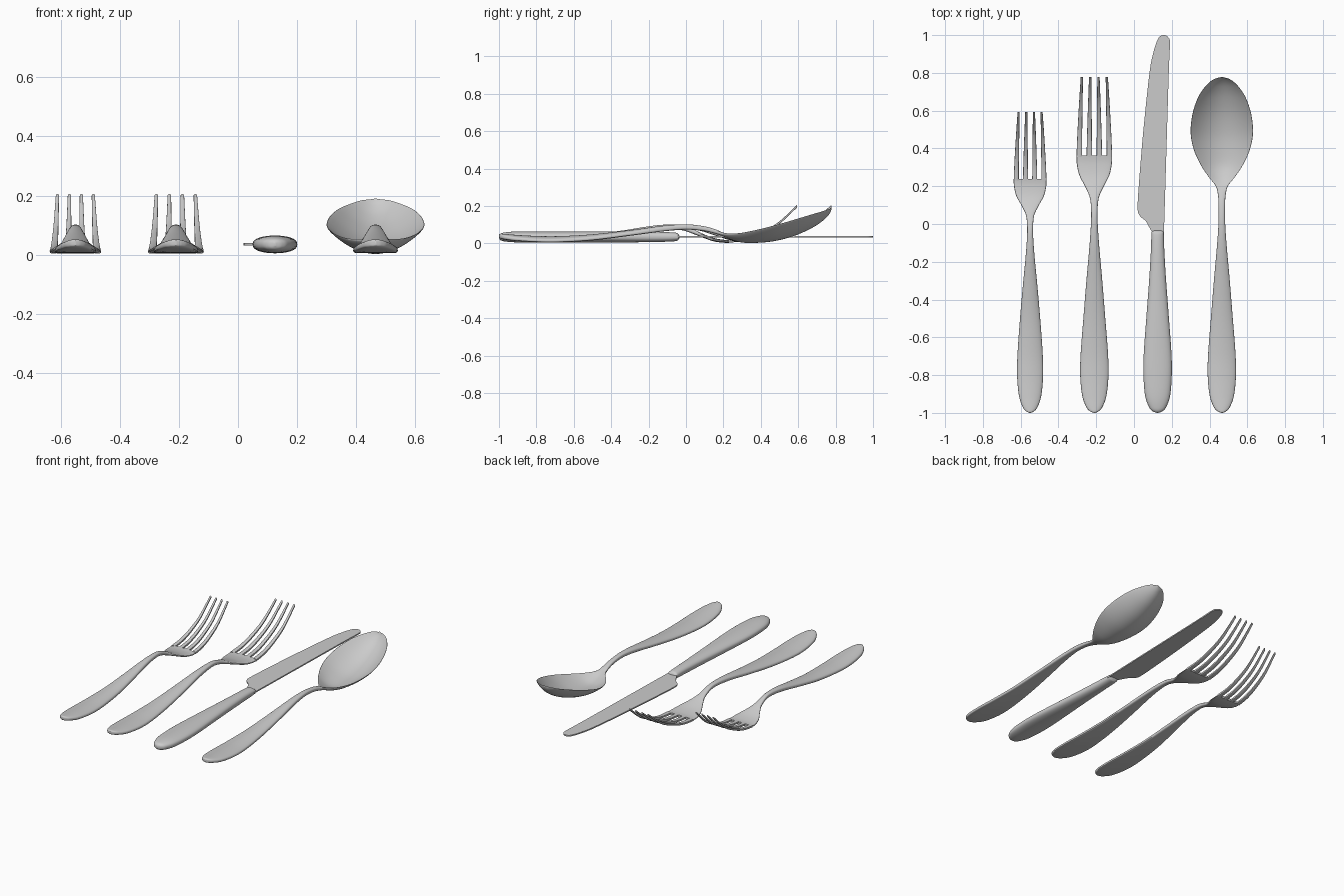
import bpy, bmesh, math

if "Cube" in bpy.data.objects:
    bpy.data.objects.remove(bpy.data.objects["Cube"])


def smooth_path(points, steps):
    """Catmull-Rom through rows of any number of columns."""
    rows = []
    for i in range(len(points) - 1):
        a, b = points[max(i - 1, 0)], points[i]
        c, d = points[i + 1], points[min(i + 2, len(points) - 1)]
        for s in range(steps):
            t = s / steps
            rows.append([0.5 * (2 * q + (r - p) * t + (2 * p - 5 * q + 4 * r - w) * t * t
                                + (3 * q - p - 3 * r + w) * t ** 3)
                         for p, q, r, w in zip(a, b, c, d)])
    rows.append(list(points[-1]))
    return rows


def add_loft(bm, rows, sides=32, power=0.6):
    """Rows: y, centre x, half width, centre z, half thickness, edge sag."""
    rings = []
    for y, cx, w, z, h, sag in rows:
        ring = []
        for k in range(sides):
            a = 2 * math.pi * k / sides
            u, v = math.cos(a), math.sin(a)
            v = math.copysign(abs(v) ** power, v) if abs(v) > 1e-6 else 0
            ring.append(bm.verts.new((cx + max(w, 0.002) * u, y, z + h * v - sag * u * u)))
        rings.append(ring)
    for r, s in zip(rings, rings[1:]):
        for k in range(sides):
            n = (k + 1) % sides
            bm.faces.new((r[k], r[n], s[n], s[k]))
    bm.faces.new(rings[0])
    bm.faces.new(rings[-1][::-1])


def finish(bm, name, angle=40):
    bmesh.ops.recalc_face_normals(bm, faces=bm.faces)
    mesh = bpy.data.meshes.new(name)
    bm.to_mesh(mesh)
    bm.free()
    ob = bpy.data.objects.new(name, mesh)
    bpy.context.collection.objects.link(ob)
    bpy.ops.object.select_all(action='DESELECT')
    bpy.context.view_layer.objects.active = ob
    ob.select_set(True)
    bpy.ops.object.shade_smooth_by_angle(angle=math.radians(angle))
    return ob


# Shared handle: y, half width, z, half thickness, sag
HANDLE = [
    (-1.0, .003, .040, .008, 0), (-.992, .022, .039, .013, .001),
    (-.97, .042, .036, .015, .003), (-.91, .064, .030, .016, .006),
    (-.80, .075, .024, .016, .008), (-.68, .072, .023, .016, .008),
    (-.50, .058, .033, .016, .007), (-.30, .042, .056, .015, .005),
    (-.12, .026, .080, .015, .003), (0, .018, .088, .014, .001),
]
# Fork neck and shoulders up to the slots
FORK_HEAD = [
    (.07, .017, .082, .013, 0), (.14, .024, .060, .012, 0),
    (.20, .050, .038, .010, 0), (.26, .080, .020, .009, 0),
    (.32, .093, .012, .008, 0), (.362, .094, .012, .008, 0),
]
# Tine curve: y, z, blend from root to tip
TINE = [(.355, .012, 0), (.45, .023, .15), (.55, .053, .38), (.66, .105, .66), (.778, .198, 1)]


def make_fork(name, x, wide, stretch):
    def my(y):
        return y if y < -.5 else -.5 + (y + .5) * stretch

    bm = bmesh.new()
    body = [(my(y), x, w * wide, z, h, s) for y, w, z, h, s in HANDLE + FORK_HEAD]
    add_loft(bm, smooth_path(body, 6))
    for i in (-1.5, -.5, .5, 1.5):
        rows = [(my(y), x + i * wide * (.0533 - .0093 * t), wide * (.0145 - .0085 * t),
                 z, .008 - .001 * t, 0) for y, z, t in TINE]
        add_loft(bm, smooth_path(rows, 6), 16, .4)
    finish(bm, name)


make_fork("salad_fork", -.55, .92, .855)
make_fork("dinner_fork", -.21, 1.0, 1.0)

# Spoon: negative sag lifts the rim of the bowl
BOWL = [
    (.09, .017, .080, .013, 0), (.15, .020, .066, .012, 0),
    (.20, .032, .047, .010, -.006), (.25, .070, .025, .008, -.026),
    (.31, .110, .010, .006, -.048), (.39, .147, .010, .006, -.065),
    (.48, .165, .020, .006, -.078), (.58, .156, .047, .006, -.080),
    (.67, .126, .087, .006, -.067), (.73, .086, .126, .006, -.045),
    (.765, .045, .161, .006, -.022), (.778, .004, .186, .005, 0),
]
bm = bmesh.new()
rows = [(y, .465, w, z, h, s) for y, w, z, h, s in HANDLE + BOWL]
add_loft(bm, smooth_path(rows, 6), 48)
finish(bm, "spoon")

# Knife handle
KNIFE = [
    (-1.0, .003, .006), (-.992, .025, .017), (-.97, .045, .024), (-.91, .066, .029),
    (-.80, .075, .030), (-.68, .073, .030), (-.50, .060, .030), (-.30, .045, .029),
    (-.15, .036, .027), (-.06, .033, .023), (-.042, .031, .016), (-.035, .022, .005),
]
bm = bmesh.new()
add_loft(bm, smooth_path([(y, .125, w, .035, h, 0) for y, w, h in KNIFE], 6), 32, .8)
finish(bm, "knife_handle")

# Knife blade: flat extruded outline
OUTLINE = [
    (.158, -.06), (.163, .1), (.172, .4), (.184, .8), (.190, .95), (.184, .985), (.160, 1.0),
    (.130, .985), (.103, .91), (.082, .8), (.050, .5), (.029, .25), (.019, .09),
    (.030, .045), (.062, .015), (.085, -.025), (.100, -.05),
]
bm = bmesh.new()
face = bm.faces.new([bm.verts.new((px, py, .031)) for px, py in smooth_path(OUTLINE, 5)])
ext = bmesh.ops.extrude_face_region(bm, geom=[face])
bmesh.ops.translate(bm, vec=(0, 0, .008),
                    verts=[g for g in ext["geom"] if isinstance(g, bmesh.types.BMVert)])
finish(bm, "knife_blade")
